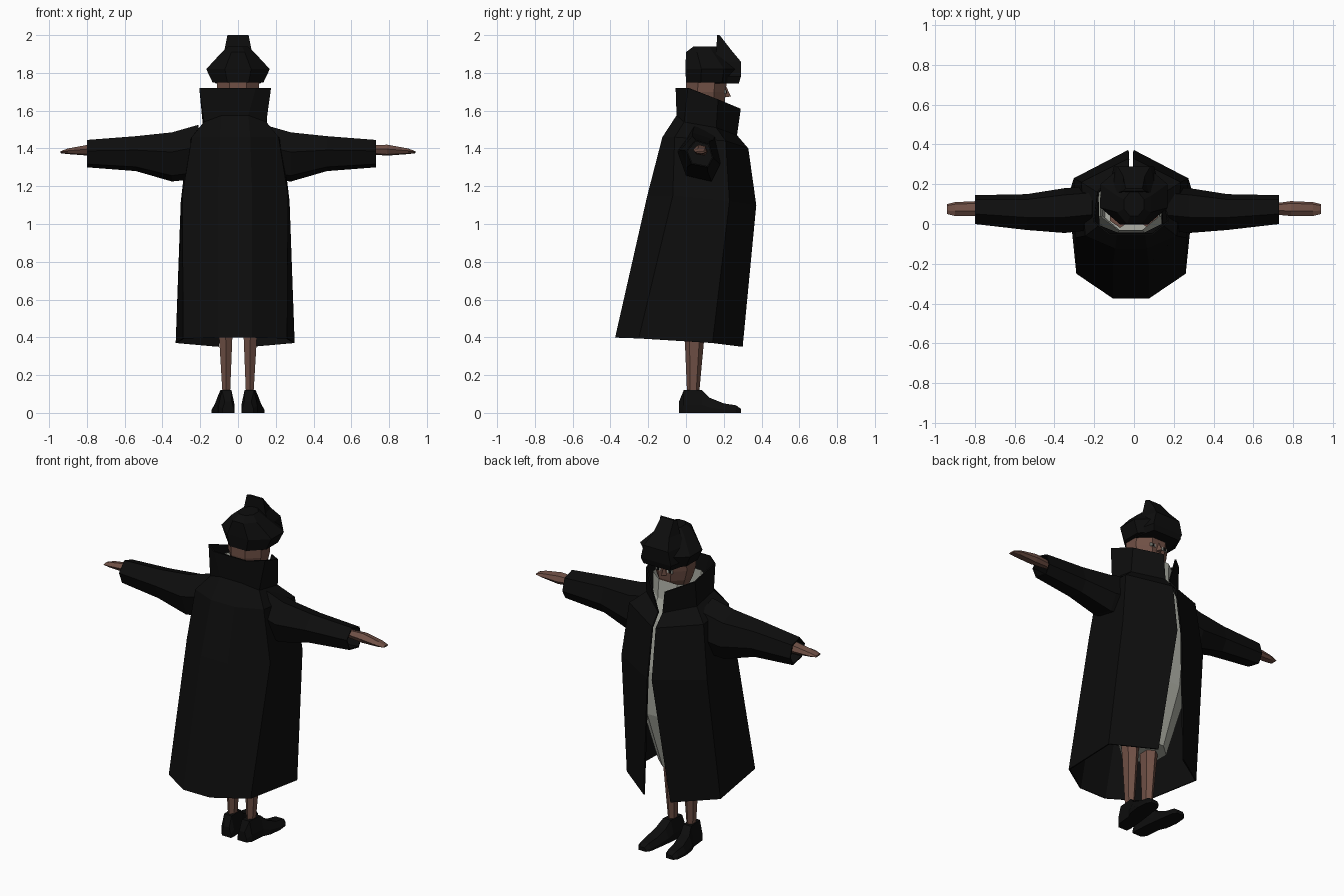
import bpy, bmesh, math
from mathutils import Vector

if "Cube" in bpy.data.objects:
    bpy.data.objects.remove(bpy.data.objects["Cube"])


def material(name, r, g, b):
    m = bpy.data.materials.new(name)
    m.diffuse_color = (r, g, b, 1)
    m.use_nodes = True
    m.node_tree.nodes["Principled BSDF"].inputs["Base Color"].default_value = m.diffuse_color
    return m


BLACK = material("black cloth", 0.004, 0.004, 0.004)
SKIN = material("brown skin", 0.16, 0.08, 0.06)
GREY = material("pale grey shirt", 0.42, 0.43, 0.38)


def loft(name, rings, mat, closed=True, caps=(True, True), thick=0):
    """Skin a list of equal-length point rings into one flat-shaded object."""
    bm = bmesh.new()
    rows = [[bm.verts.new(p) for p in r] for r in rings]
    n = len(rows[0])
    for a, b in zip(rows, rows[1:]):
        for i in range(n if closed else n - 1):
            j = (i + 1) % n
            bm.faces.new((a[i], a[j], b[j], b[i]))
    for use, row in zip(caps, (rows[0], rows[-1])):
        if use and closed:
            bm.faces.new(row)
    bmesh.ops.recalc_face_normals(bm, faces=bm.faces)
    me = bpy.data.meshes.new(name)
    bm.to_mesh(me)
    bm.free()
    me.materials.append(mat)
    ob = bpy.data.objects.new(name, me)
    bpy.context.collection.objects.link(ob)
    if thick:
        s = ob.modifiers.new("thickness", 'SOLIDIFY')
        s.thickness = thick
        s.offset = -1
    return ob


def ring(z, rx, y0, y1, cx=0, n=8):
    """Horizontal polygon ring whose flats touch the given extents."""
    k = 1 / math.cos(math.pi / n)
    cy, ry = (y0 + y1) / 2, (y1 - y0) / 2
    out = []
    for i in range(n):
        a = 2 * math.pi * (i + 0.5) / n
        out.append((cx + rx * k * math.cos(a), cy + ry * k * math.sin(a), z))
    return out


def arm_ring(x, y0, y1, z0, z1, droop=0.6):
    """Six-sided section across an arm, lowest toward the open side."""
    w, h = y1 - y0, z1 - z0
    pts = [(0, .6), (.35, 1), (.85, .85), (1, .35), (droop + .2, 0), (droop - .4, .12)]
    return [(x, y0 + w * u, z0 + h * v) for u, v in pts]


def box(name, centre, size, mat):
    c, s = Vector(centre), Vector(size) / 2
    rows = [[c + Vector((sx * s.x, sy * s.y, sz * s.z))
             for sx, sy in ((-1, -1), (1, -1), (1, 1), (-1, 1))] for sz in (-1, 1)]
    return loft(name, rows, mat)


# Coat body with upright collar: open sheet, slit at +y.
# Each level: front edge, front corner, back corner, back middle.
coat = [
    [(.045, .29, 1.61), (.165, .17, 1.66), (.19, .01, 1.72), (.11, -.055, 1.72)],
    [(.015, .27, 1.47), (.17, .16, 1.51), (.165, -.01, 1.54), (.07, -.05, 1.575)],
    [(.012, .33, 1.40), (.25, .21, 1.44), (.23, -.06, 1.46), (.08, -.125, 1.46)],
    [(.015, .372, 1.10), (.288, .23, 1.12), (.28, -.07, 1.15), (.09, -.205, 1.15)],
    [(.09, .30, .35), (.315, .14, .37), (.275, -.25, .395), (.09, -.375, .40)],
]
CX = -0.015
rows = []
for level in coat:
    right = [(CX + x, y, z) for x, y, z in level]
    left = [(CX - x, y, z) for x, y, z in reversed(level)]
    rows.append(right + left)
loft("coat", rows, BLACK, closed=False, thick=0.008)

# Sleeves and hands; the left sleeve sits slightly further out
sleeve = [(.14, -.03, .19, 1.24, 1.525), (.28, -.045, .18, 1.225, 1.485),
          (.47, -.03, .15, 1.28, 1.465), (.73, .0, .145, 1.30, 1.445)]
hand = [(.68, .05, .10, 1.37, 1.415), (.79, .04, .115, 1.362, 1.42),
        (.90, .04, .11, 1.37, 1.40), (.94, .05, .10, 1.375, 1.385)]
for side, s, shift in (("right", 1, 0), ("left", -1, .07)):
    loft(side + "_sleeve", [arm_ring(s * (x + shift), *r) for x, *r in sleeve],
         BLACK, caps=(False, False), thick=0.008)
    loft(side + "_hand", [arm_ring(s * x, *r) for x, *r in hand], SKIN)

    # Legs
    loft(side + "_leg", [ring(.65, .05, -.01, .11, s * .07, 6),
                         ring(.40, .035, .0, .09, s * .065, 6),
                         ring(.10, .02, .01, .065, s * .062, 6)], SKIN)

    # Shoes, toes turned outward: y, centre x, half width, height
    shoe = [(-.037, .052, .030, .06), (-.012, .06, .042, .12), (.085, .068, .043, .12),
            (.125, .08, .05, .08), (.20, .09, .05, .05), (.265, .092, .042, .04),
            (.29, .092, .025, .022)]
    loft(side + "_shoe",
         [[(s * (c - w), y, 0), (s * (c + w), y, 0), (s * (c + w), y, h * .35),
           (s * (c + w * .6), y, h), (s * (c - w * .6), y, h), (s * (c - w), y, h * .35)]
          for y, c, w, h in shoe], BLACK)

    # Eyes: thin plates on the face
    box(side + "_eye", (s * .04, .209, 1.70), (.034, .008, .018), GREY)
    box(side + "_pupil", (s * .04, .212, 1.70), (.014, .008, .016), BLACK)

# Shirt, bulging at the belly and tucked in below
loft("shirt", [ring(1.63, .15, -.03, .20, -.02), ring(1.52, .14, -.03, .21, CX),
               ring(1.40, .19, -.06, .25, CX), ring(1.10, .22, -.10, .29, CX),
               ring(.83, .21, -.11, .27, CX), ring(.48, .13, -.06, .17, CX)],
     GREY, caps=(False, True))

# Head, neck and nose
loft("head", [ring(1.46, .06, .02, .12), ring(1.58, .07, .03, .18),
              ring(1.64, .095, .01, .205), ring(1.70, .11, .0, .21),
              ring(1.80, .11, .0, .22)], SKIN)
loft("nose", [[(-.02, .20, 1.67), (.02, .20, 1.67), (0, .238, 1.675)],
              [(-.008, .20, 1.73), (.008, .20, 1.73), (0, .212, 1.73)]], SKIN)

# Cap: bowl-shaped crown plus a raised pointed front
loft("cap_crown", [ring(1.75, .135, .0, .27), ring(1.82, .168, -.003, .285),
                   ring(1.91, .085, .0, .20), ring(1.94, .05, .04, .16)], BLACK)
crest = [(1.745, .12, .15, .28), (1.78, .135, .15, .29), (1.86, .11, .155, .29),
         (1.92, .072, .16, .24), (2.0, .056, .165, .178)]
loft("cap_front", [[(-w, y0, z), (w, y0, z), (w * .75, y1, z), (-w * .75, y1, z)]
                   for z, w, y0, y1 in crest], BLACK)
